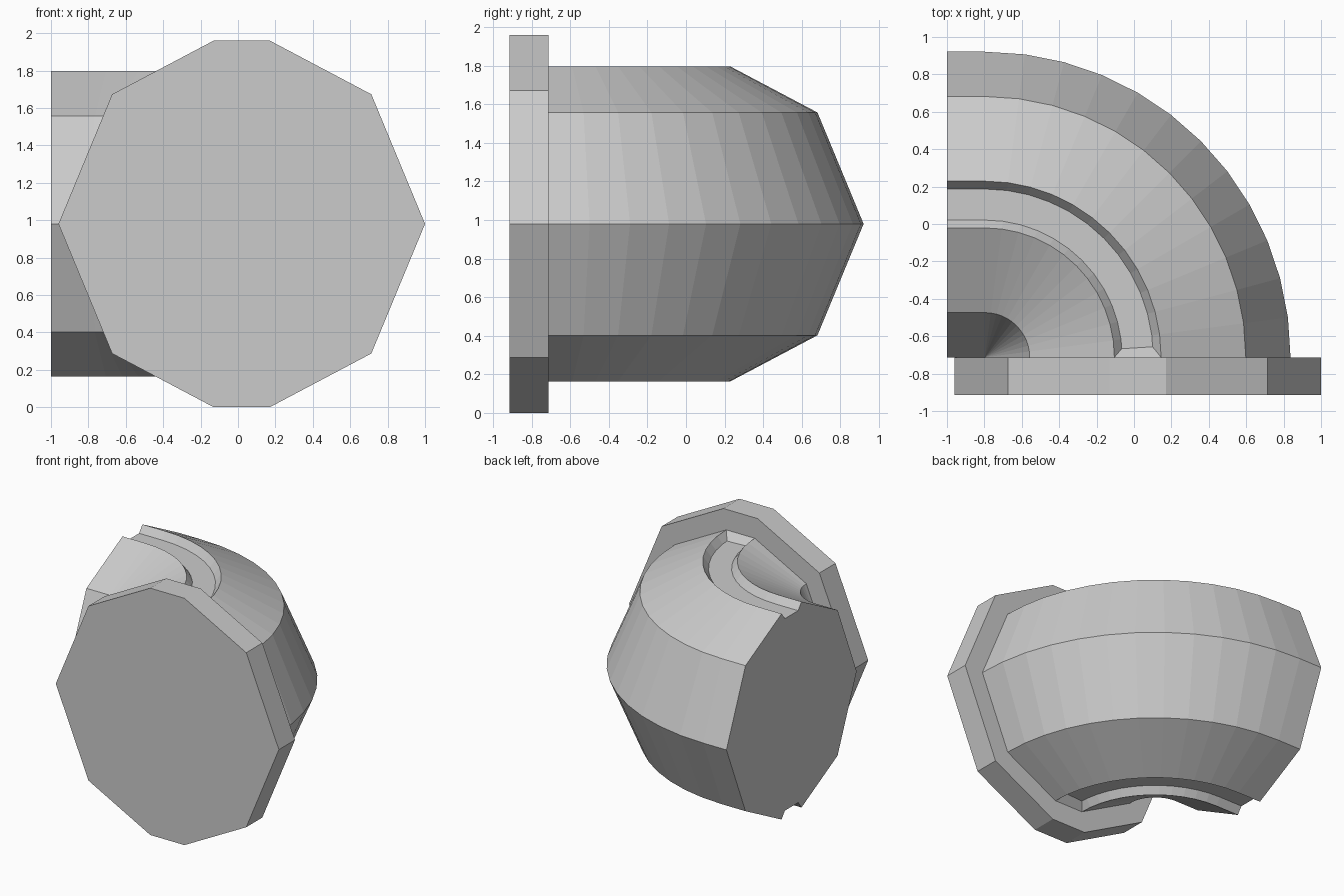
import bpy, bmesh, math
from mathutils import Vector

if "Cube" in bpy.data.objects:
    bpy.data.objects.remove(bpy.data.objects["Cube"])

CX, CZ, PLANE = 0.02, 0.98, -0.713      # pipe centre and mating plane
R = 0.817                               # pipe radius = bend radius
PIVOT_X = CX - R
SEGMENTS = 12
DEPTH = 0.055                           # groove depth


def make_object(name, bm):
    bmesh.ops.remove_doubles(bm, verts=bm.verts, dist=0.0005)
    bmesh.ops.recalc_face_normals(bm, faces=bm.faces)
    mesh = bpy.data.meshes.new(name)
    bm.to_mesh(mesh)
    bm.free()
    obj = bpy.data.objects.new(name, mesh)
    bpy.context.collection.objects.link(obj)
    return obj


def outline(radius):
    """Octagon whose top and bottom points are cut into short flats."""
    d, w = radius * math.sqrt(0.5), radius * 0.153
    right = [(w, -radius), (d, -d), (radius, 0), (d, d), (w, radius)]
    return right + [(-u, -v) for u, v in right]


def section(sunk):
    """Pipe section, with a groove in the top and bottom flats."""
    half = outline(R)[:5]
    w = half[-1][0]
    g = (w - 0.042, R - DEPTH) if sunk else (w, R)
    half += [g, (-g[0], g[1])]
    return half + [(-u, -v) for u, v in half]


def station(angle, sunk=True):
    c, s = math.cos(angle), math.sin(angle)
    return [Vector((PIVOT_X + (R + u) * c, PLANE + (R + u) * s, CZ + v))
            for u, v in section(sunk)]


def loft(name, rings):
    bm = bmesh.new()
    loops = [[bm.verts.new(p) for p in ring] for ring in rings]
    for a, b in zip(loops, loops[1:]):
        for i in range(len(a)):
            j = (i + 1) % len(a)
            bm.faces.new((a[i], a[j], b[j], b[i]))
    bm.faces.new(loops[0])
    bm.faces.new(loops[-1])
    return make_object(name, bm)


# Flange plate
loft("flange", [[(CX + u, y, CZ + v) for u, v in outline(0.98)]
                for y in (-0.915, PLANE)])

# Quarter-turn elbow: sloped groove end, bend, short straight outlet
bend = [station(math.radians(90) * i / SEGMENTS) for i in range(SEGMENTS + 1)]
groove_start = [a.lerp(b, 0.48) for a, b in zip(bend[0], bend[1])]
outlet = [Vector((-1.0, p.y, p.z)) for p in bend[-1]]
loft("elbow", [station(0, sunk=False), groove_start] + bend[1:] + [outlet])
